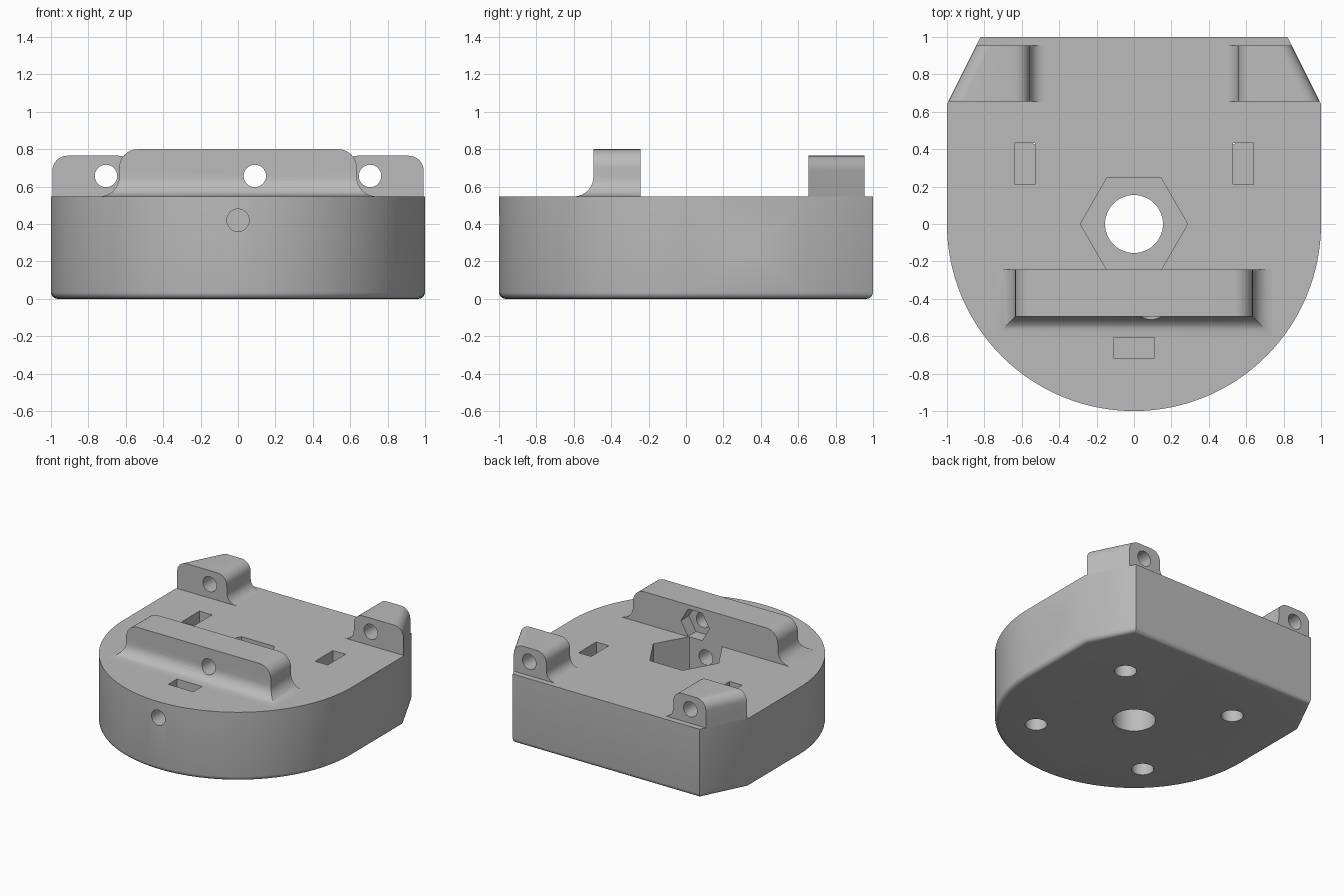
import bpy, bmesh, math
from mathutils import Matrix

if "Cube" in bpy.data.objects:
    bpy.data.objects.remove(bpy.data.objects["Cube"])

grey = bpy.data.materials.new("plain_grey")
grey.diffuse_color = (0.5, 0.5, 0.5, 1)
grey.use_nodes = True
grey.node_tree.nodes["Principled BSDF"].inputs["Base Color"].default_value = grey.diffuse_color
TOP = 0.547      # top of the base
HOLE = 0.06      # screw hole radius


def finish(bm, name):
    bmesh.ops.recalc_face_normals(bm, faces=bm.faces)
    mesh = bpy.data.meshes.new(name)
    bm.to_mesh(mesh)
    bm.free()
    mesh.materials.append(grey)
    ob = bpy.data.objects.new(name, mesh)
    bpy.context.collection.objects.link(ob)
    return ob


def loft(name, rings):
    """Skin closed rings of equal length and cap both ends."""
    bm = bmesh.new()
    rows = [[bm.verts.new(p) for p in ring] for ring in rings]
    n = len(rows[0])
    for a, b in zip(rows, rows[1:]):
        for i in range(n):
            j = (i + 1) % n
            bm.faces.new((a[i], a[j], b[j], b[i]))
    bm.faces.new(rows[0][::-1])
    bm.faces.new(rows[-1])
    return finish(bm, name)


def prism(axis, centre, radius, length, sides=32):
    """Cylinder or hexagon cutter centred on a point along an axis."""
    bm = bmesh.new()
    bmesh.ops.create_cone(bm, cap_ends=True, segments=sides, radius1=radius,
                          radius2=radius, depth=length)
    # a hexagon keeps its points on the x axis
    bm.transform(Matrix.Rotation(math.pi / 2, 4, 'Z'))
    if sides == 6:
        bm.transform(Matrix.Rotation(math.pi / 6, 4, 'Z'))
        if abs(max(v.co.x for v in bm.verts) - radius) > 1e-4:
            bm.transform(Matrix.Rotation(math.pi / 6, 4, 'Z'))
    if axis == 'x':
        bm.transform(Matrix.Rotation(math.pi / 2, 4, 'Y'))
    elif axis == 'y':
        bm.transform(Matrix.Rotation(math.pi / 2, 4, 'X'))
    bm.transform(Matrix.Translation(centre))
    return finish(bm, "cutter")


def box(x0, x1, y0, y1, z0, z1):
    return loft("cutter", [[(x0, y0, z), (x1, y0, z), (x1, y1, z), (x0, y1, z)]
                           for z in (z0, z1)])


def cut(ob, cutters):
    """Subtract each cutter, then remove it."""
    for c in cutters:
        m = ob.modifiers.new("cut", 'BOOLEAN')
        m.operation, m.solver, m.object = 'DIFFERENCE', 'EXACT', c
    dg = bpy.context.evaluated_depsgraph_get()
    dg.update()
    mesh = bpy.data.meshes.new_from_object(ob.evaluated_get(dg))
    ob.modifiers.clear()
    ob.data = mesh
    for c in cutters:
        bpy.data.objects.remove(c)
    bpy.ops.object.select_all(action='DESELECT')
    ob.select_set(True)
    bpy.context.view_layer.objects.active = ob
    bpy.ops.object.shade_smooth_by_angle(angle=math.radians(30))


def side_profile(r_foot, r_top, top):
    """Heights with the outward flare at the foot and inward round at the top."""
    quarter = [math.pi / 2 * i / 8 for i in range(9)]
    foot = [(TOP + r_foot * (1 - math.cos(a)), r_foot * (1 - math.sin(a)), 0)
            for a in quarter]
    crown = [(top - r_top * (1 - math.sin(a)), 0, r_top * (1 - math.cos(a)))
             for a in quarter]
    return foot + crown


# Base: half-round front, straight sides, clipped back corners, rounded bottom edge
def outline(d, z):
    nx, ny = 0.8944, 0.4472
    c = nx * 1 + ny * 0.64 - d
    e = 1 - d
    pts = [(e * math.cos(a), e * math.sin(a), z)
           for a in (math.pi + math.pi * i / 64 for i in range(65))]
    yc, xc = (c - nx * e) / ny, (c - ny * e) / nx
    return pts + [(e, yc, z), (xc, e, z), (-xc, e, z), (-e, yc, z)]


R = 0.035
rings = [outline(R * (1 - math.sin(a)), R * (1 - math.cos(a)))
         for a in (math.pi / 2 * i / 4 for i in range(5))]
base = loft("base", rings + [outline(0, TOP)])

cutters = [
    prism('z', (0, 0, 0.4), 0.155, 1.2, 48),            # centre bore
    prism('z', (0, 0, 0.62), 0.287, 0.8, 6),            # hexagon pocket
    prism('x', (0, 0.32, 0.28), HOLE, 2.4),             # cross hole
    prism('y', (0, -0.6, 0.42), HOLE, 1.0),             # front hole
    box(-0.11, 0.11, -0.717, -0.607, 0.28, 0.8),        # front nut slot
]
for s in (-1, 1):                                       # side nut slots
    cutters.append(box(s * 0.585 - 0.055, s * 0.585 + 0.055,
                       0.21, 0.432, 0.15, 0.8))
for k in range(8):                                      # ring of underside holes
    a = k * math.pi / 4
    cutters.append(prism('z', (0.707 * math.cos(a), 0.707 * math.sin(a), 0.1),
                         0.08, 0.4))
cut(base, cutters)

# Front ridge with flared foot on the front and ends
rings = []
for z, out, inn in side_profile(0.105, 0.1, 0.80):
    hx, yf = 0.635 + out - inn, -0.495 - out
    rings.append([(-hx, yf, z), (hx, yf, z), (hx, -0.243, z), (-hx, -0.243, z)])
ridge = loft("front_ridge", rings)
cut(ridge, [prism('y', (0.09, -0.4, 0.657), HOLE, 0.8),
            prism('y', (0.09, -0.243, 0.657), 0.125, 0.2, 6)])

# Rear lugs: flared inner foot, outer side follows the clipped corner
for s, name in ((-1, "rear_lug_left"), (1, "rear_lug_right")):
    rings = []
    for z, out, inn in side_profile(0.08, 0.08, 0.765):
        xi = 0.557 - out + inn
        rings.append([(s * xi, 0.655, z), (s * (0.9925 - inn), 0.655, z),
                      (s * (0.8425 - inn), 0.955, z), (s * xi, 0.955, z)])
    lug = loft(name, rings)
    cut(lug, [prism('y', (s * 0.706, 0.8, 0.657), HOLE, 0.8)])
